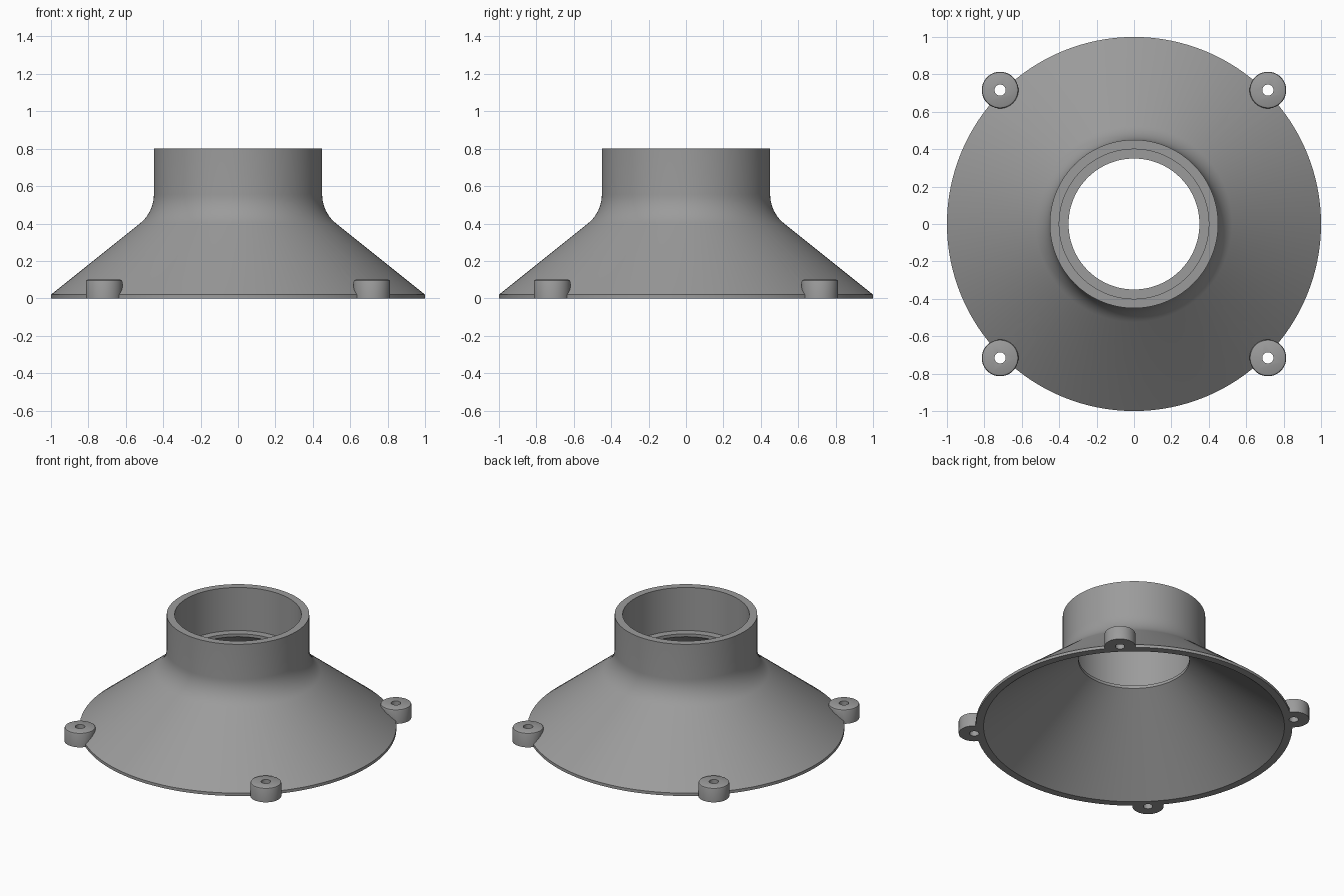
import bpy, bmesh, math

if "Cube" in bpy.data.objects:
    bpy.data.objects.remove(bpy.data.objects["Cube"])

SEG = 128
grey = bpy.data.materials.new("mid_grey")
grey.diffuse_color = (0.33, 0.33, 0.33, 1)
grey.use_nodes = True
grey.node_tree.nodes["Principled BSDF"].inputs["Base Color"].default_value = grey.diffuse_color


def lathe(name, profile, seg=SEG, loc=(0, 0, 0)):
    """Solid of revolution from (radius, z) points, bottom to top, with end caps."""
    bm = bmesh.new()
    rings = [[bm.verts.new((r * math.cos(2 * math.pi * i / seg),
                            r * math.sin(2 * math.pi * i / seg), z))
              for i in range(seg)] for r, z in profile]
    for a, b in zip(rings, rings[1:]):
        for i in range(seg):
            j = (i + 1) % seg
            bm.faces.new((a[i], a[j], b[j], b[i]))
    bm.faces.new(rings[0][::-1])
    bm.faces.new(rings[-1])
    mesh = bpy.data.meshes.new(name)
    bm.to_mesh(mesh)
    bm.free()
    mesh.materials.append(grey)
    ob = bpy.data.objects.new(name, mesh)
    ob.location = loc
    bpy.context.collection.objects.link(ob)
    return ob


def boolean(target, tool, operation):
    mod = target.modifiers.new(operation.lower(), 'BOOLEAN')
    mod.operation, mod.object, mod.solver = operation, tool, 'EXACT'
    bpy.context.view_layer.objects.active = target
    bpy.ops.object.modifier_apply(modifier=mod.name)
    bpy.data.objects.remove(tool)


# Flared funnel body: thin rim, cone, concave fillet, straight collar
slope = math.atan(0.8)
R = 0.2
fillet = [(0.45 + R - R * math.cos(a), 0.556 - R * math.sin(a))
          for a in ((math.pi / 2 - slope) * k / 10 for k in range(10, -1, -1))]
body = lathe("funnel_body", [(1, 0), (1, 0.02)] + fillet + [(0.45, 0.8)])

# Four screw bosses with softened top edges
spots = [(sx * 0.716, sy * 0.716, 0) for sx in (-1, 1) for sy in (-1, 1)]
for p in spots:
    boss = lathe("screw_boss", [(0.098, 0), (0.098, 0.088), (0.095, 0.096),
                                (0.087, 0.1)], 48, p)
    boolean(body, boss, 'UNION')

# Hollow interior: cone, narrow throat, ledge, wider socket
core = lathe("interior_cutter", [(0.975, -0.02), (0.35, 0.48), (0.35, 0.5),
                                 (0.40, 0.5), (0.40, 0.9)])
boolean(body, core, 'DIFFERENCE')

# Screw holes
for p in spots:
    boolean(body, lathe("hole_cutter", [(0.03, -0.1), (0.03, 0.2)], 32, p), 'DIFFERENCE')

bpy.ops.object.select_all(action='DESELECT')
body.select_set(True)
bpy.context.view_layer.objects.active = body
bpy.ops.object.shade_smooth_by_angle(angle=math.radians(30))
